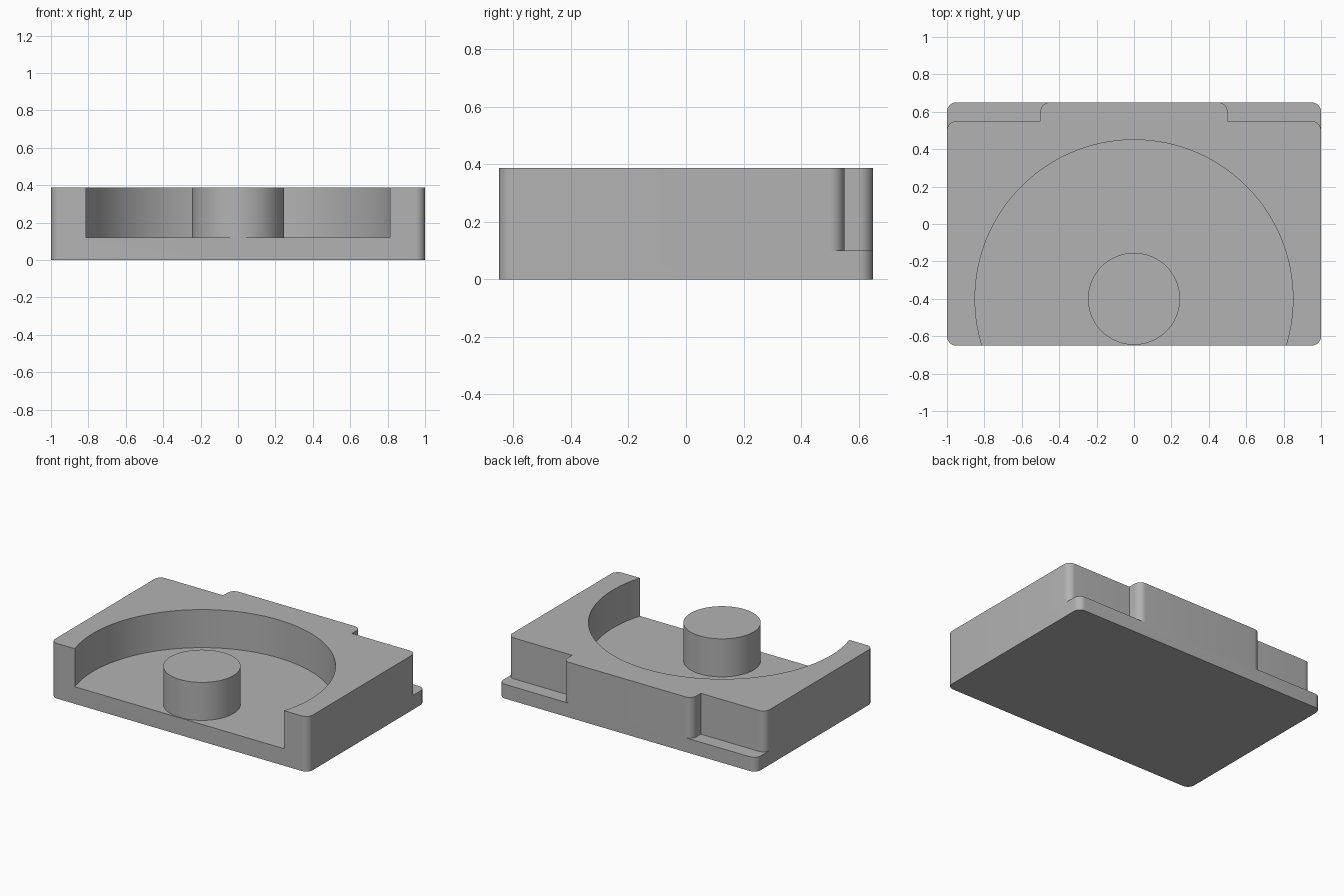
import bpy, bmesh
from math import cos, sin, radians

cube = bpy.data.objects.get("Cube")
if cube:
    bpy.data.objects.remove(cube, do_unlink=True)

HEIGHT, FLOOR, LEDGE = 0.387, 0.12, 0.10
HALF_X, HALF_Y, ROUND = 1.0, 0.65, 0.05
HUB_Y = -0.4

grey = bpy.data.materials.new("plain grey")
grey.use_nodes = True
colour = (0.45, 0.45, 0.45, 1)
grey.diffuse_color = colour
grey.node_tree.nodes["Principled BSDF"].inputs["Base Color"].default_value = colour


def arc(cx, cy, r, start, end, steps=10):
    angles = [radians(start + (end - start) * i / steps) for i in range(steps + 1)]
    return [(cx + r * cos(a), cy + r * sin(a)) for a in angles]


def prism(name, outline, z0, z1):
    """Extrude a closed outline from z0 to z1."""
    bm = bmesh.new()
    base = bm.faces.new([bm.verts.new((x, y, z0)) for x, y in outline])
    top = bmesh.ops.extrude_face_region(bm, geom=[base])["geom"]
    for v in top:
        if isinstance(v, bmesh.types.BMVert):
            v.co.z = z1
    bmesh.ops.recalc_face_normals(bm, faces=bm.faces)
    mesh = bpy.data.meshes.new(name)
    bm.to_mesh(mesh)
    bm.free()
    obj = bpy.data.objects.new(name, mesh)
    bpy.context.collection.objects.link(obj)
    mesh.materials.append(grey)
    return obj


def activate(obj):
    bpy.ops.object.select_all(action='DESELECT')
    obj.select_set(True)
    bpy.context.view_layer.objects.active = obj


def cut(obj, cutter):
    mod = obj.modifiers.new("cut", 'BOOLEAN')
    mod.operation, mod.solver, mod.object = 'DIFFERENCE', 'EXACT', cutter
    activate(obj)
    bpy.ops.object.modifier_apply(modifier=mod.name)
    bpy.data.objects.remove(cutter, do_unlink=True)


# Block with rounded vertical corners
outline = []
for sx, sy, start in ((1, 1, 0), (-1, 1, 90), (-1, -1, 180), (1, -1, 270)):
    outline += arc(sx * (HALF_X - ROUND), sy * (HALF_Y - ROUND), ROUND, start, start + 90)
block = prism("block", outline, 0, HEIGHT)

# Round pocket, open at the front
cut(block, prism("pocket_cutter", arc(0, HUB_Y, 0.85, 0, 358, 179), FLOOR, 0.6))

# Two stepped ledges at the back corners, mirrored left and right
notch = arc(0.45, 0.6, ROUND, 90, 0) + [(0.5, 0.55)]
notch += arc(0.95, 0.5, ROUND, 90, 0) + [(1.1, 0.5), (1.1, 0.75), (0.45, 0.75)]
for side, name in ((1, "left"), (-1, "right")):
    cut(block, prism(name + "_ledge_cutter", [(side * x, y) for x, y in notch], LEDGE, 0.6))

# Central post standing in the pocket
post = prism("post", arc(0, HUB_Y, 0.246, 0, 355, 71), FLOOR - 0.02, HEIGHT)

for obj in (block, post):
    activate(obj)
    bpy.ops.object.shade_smooth_by_angle(angle=radians(30))
